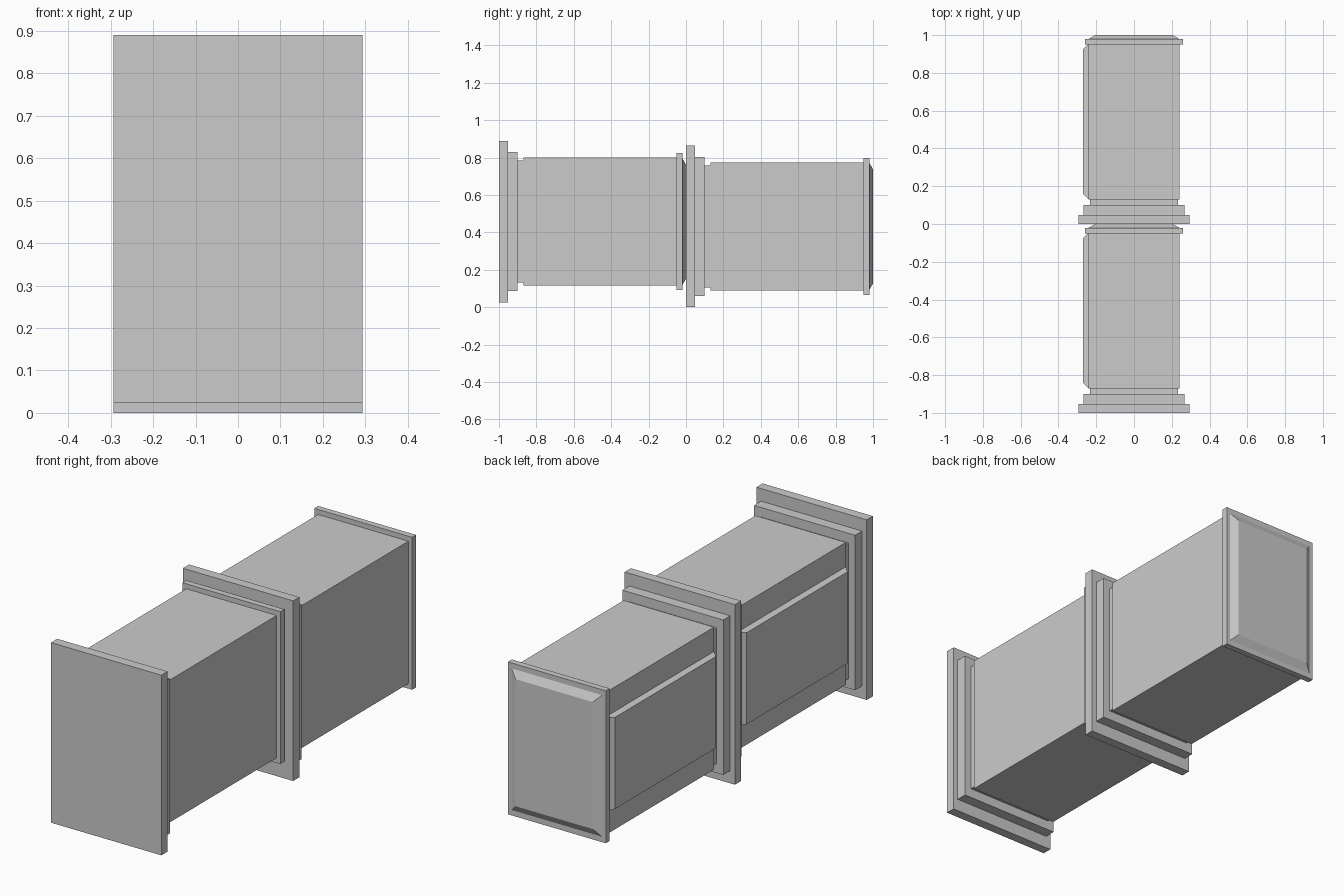
import bpy
import bmesh

cube = bpy.data.objects.get("Cube")
if cube:
    bpy.data.objects.remove(cube, do_unlink=True)

grey = bpy.data.materials.new("plain_grey")
grey.use_nodes = True
COLOUR = (0.6, 0.6, 0.6, 1)
grey.diffuse_color = COLOUR
grey.node_tree.nodes["Principled BSDF"].inputs["Base Color"].default_value = COLOUR


def tapered_block(name, start, end):
    """Solid between two four-cornered outlines."""
    bm = bmesh.new()
    a = [bm.verts.new(p) for p in start]
    b = [bm.verts.new(p) for p in end]
    bm.faces.new(a)
    bm.faces.new(b[::-1])
    for i in range(4):
        j = (i + 1) % 4
        bm.faces.new((a[j], a[i], b[i], b[j]))
    bmesh.ops.recalc_face_normals(bm, faces=bm.faces)
    mesh = bpy.data.meshes.new(name)
    bm.to_mesh(mesh)
    bm.free()
    mesh.materials.append(grey)
    obj = bpy.data.objects.new(name, mesh)
    bpy.context.collection.objects.link(obj)


def upright(y, hx, hz, zc):
    return [(-hx, y, zc - hz), (hx, y, zc - hz), (hx, y, zc + hz), (-hx, y, zc + hz)]


def sideways(x, y0, y1, hz, zc):
    return [(x, y0, zc - hz), (x, y1, zc - hz), (x, y1, zc + hz), (x, y0, zc + hz)]


# Lengthwise slabs: name, start, end, half width, half height
SLABS = [
    ("base_plate", 0, 0.047, 0.293, 0.4325),
    ("base_step", 0.047, 0.10, 0.268, 0.372),
    ("neck", 0.10, 0.13, 0.233, 0.326),
    ("body", 0.13, 0.95, 0.24, 0.342),
    ("end_rim", 0.95, 0.98, 0.26, 0.366),
]

# Two matching pillars, end to end, the front one slightly higher
for side, y, zc in (("front", -1, 0.4575), ("back", 0, 0.4325)):
    for name, y0, y1, hx, hz in SLABS:
        tapered_block(f"{side}_{name}", upright(y + y0, hx, hz, zc),
                      upright(y + y1, hx, hz, zc))
    # Sloped cap on the end
    tapered_block(f"{side}_cap", upright(y + 0.98, 0.24, 0.34, zc),
                  upright(y + 1, 0.205, 0.305, zc))
    # Raised panel on one side, sloped at both ends
    tapered_block(f"{side}_panel", sideways(-0.24, y + 0.13, y + 0.955, 0.225, zc),
                  sideways(-0.27, y + 0.16, y + 0.925, 0.22, zc))
